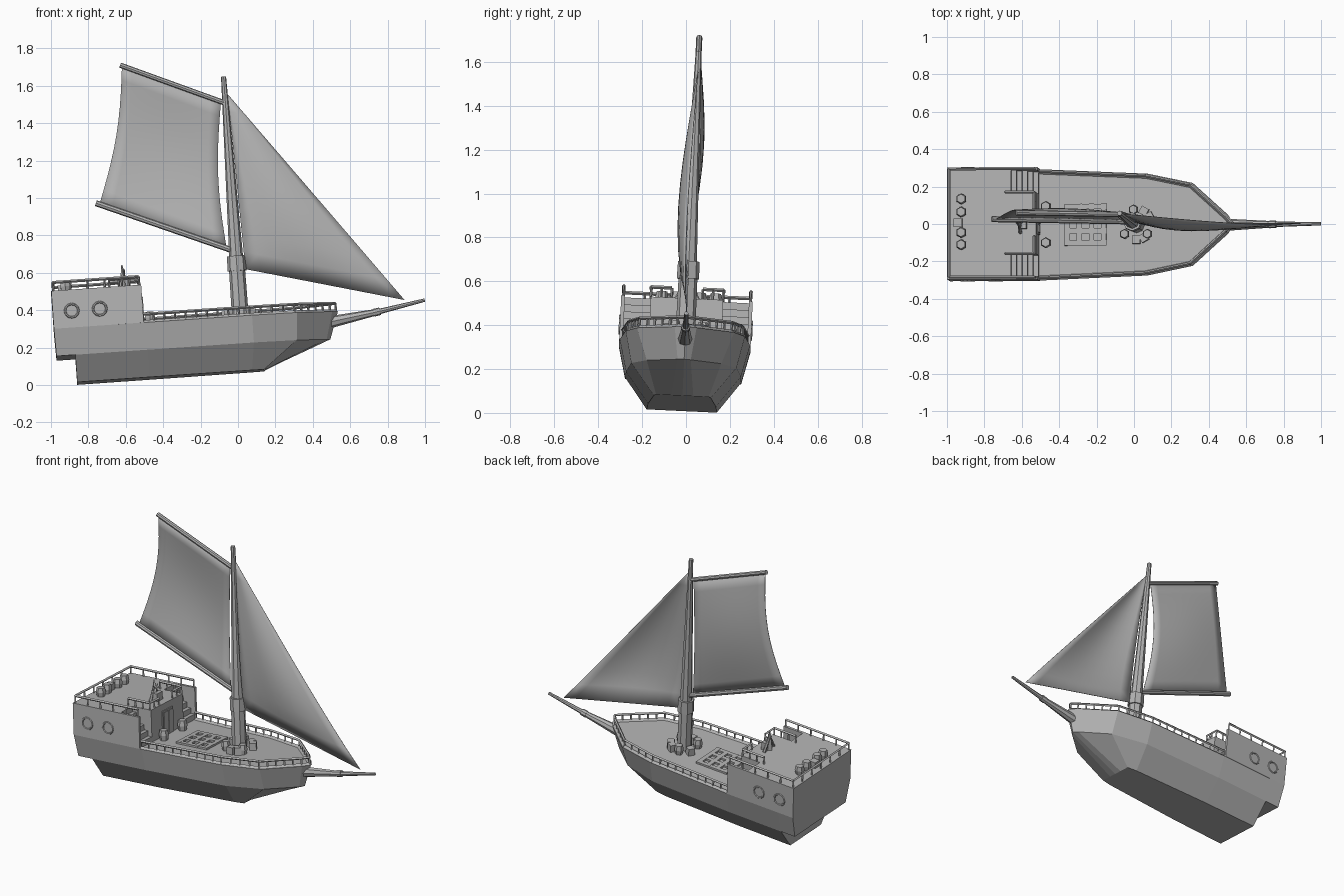
import bpy, bmesh, math
from math import sin, cos, pi, radians
from mathutils import Matrix, Vector

cube = bpy.data.objects.get("Cube")
if cube:
    bpy.data.objects.remove(cube)

# The whole ship pitches bow-up and heels slightly
TILT = (Matrix.Translation((0, -0.02, 0)) @ Matrix.Rotation(radians(-2.7), 4, 'X')
        @ Matrix.Rotation(radians(-4), 4, 'Y'))
DECK, POOP, CHINE, KEEL = 0.355, 0.558, 0.21, 0.0685

grey = bpy.data.materials.new("weathered_grey")
grey.use_nodes = True
grey.diffuse_color = (0.45, 0.45, 0.45, 1)
grey.node_tree.nodes["Principled BSDF"].inputs["Base Color"].default_value = grey.diffuse_color


def finish(name, bm, smooth=False):
    bmesh.ops.recalc_face_normals(bm, faces=bm.faces)
    me = bpy.data.meshes.new(name)
    bm.to_mesh(me)
    bm.free()
    me.transform(TILT)
    me.materials.append(grey)
    for p in me.polygons:
        p.use_smooth = smooth
    ob = bpy.data.objects.new(name, me)
    bpy.context.collection.objects.link(ob)
    return ob


def box(bm, lo, hi, turn=0):
    lo, hi = Vector(lo), Vector(hi)
    m = (Matrix.Translation((lo + hi) / 2) @ Matrix.Rotation(turn, 4, 'Z')
         @ Matrix.Diagonal((*(hi - lo), 1)))
    bmesh.ops.create_cube(bm, size=1, matrix=m)


def rod(bm, a, b, r1, r2=None, sides=8):
    a, b = Vector(a), Vector(b)
    d = b - a
    m = Matrix.Translation((a + b) / 2) @ d.to_track_quat('Z', 'Y').to_matrix().to_4x4()
    bmesh.ops.create_cone(bm, cap_ends=True, segments=sides, radius1=r1,
                          radius2=r1 if r2 is None else r2, depth=d.length, matrix=m)


def railing(name, path, z, spacing, height=0.045):
    bm = bmesh.new()
    up = Vector((0, 0, height))
    pts = [Vector((x, y, z)) for x, y in path]
    for a, b in zip(pts, pts[1:]):
        rod(bm, a + up, b + up, 0.008, sides=4)
        n = max(1, round((b - a).length / spacing))
        for i in range(n + 1):
            p = a.lerp(b, i / n)
            rod(bm, p, p + up, 0.006, sides=4)
    finish(name, bm)


def barrel(bm, x, y, z, r=0.03, h=0.055):
    for z0, z1, r0, r1 in ((0, .5, .8, 1), (.5, 1, 1, .8)):
        rod(bm, (x, y, z + z0 * h), (x, y, z + z1 * h), r * r0, r * r1, 6)


# Hull: half outlines at deck, chine and keel, lofted on both sides
deck_line = [(-.962, .30), (-.857, .30), (-.47, .297), (.10, .272), (.34, .222), (.53, .05), (.56, 0)]
chine_line = [(-.958, .265), (-.857, .265), (-.47, .262), (.10, .24), (.33, .17), (.49, .03), (.51, 0)]
keel_line = [None, (-.857, .16), (-.47, .155), (.08, .13), (.145, .12), (.145, .05), (.145, 0)]
bm = bmesh.new()
sides = []
for s in (-1, 1):
    sides.append([[p and bm.verts.new((p[0], s * p[1], z)) for p in line]
                  for line, z in ((deck_line, DECK), (chine_line, CHINE), (keel_line, KEEL))])
    d, c, k = sides[-1]
    for i in range(6):
        bm.faces.new((d[i], d[i + 1], c[i + 1], c[i]))
        if i:
            bm.faces.new((c[i], c[i + 1], k[i + 1], k[i]))
(d, c, k), (D, C, K) = sides
for i in range(6):
    bm.faces.new((d[i], d[i + 1], D[i + 1], D[i]))
    if i and i < 4:
        bm.faces.new((k[i], k[i + 1], K[i + 1], K[i]))
bm.faces.new((d[0], c[0], C[0], D[0]))
bm.faces.new((c[0], c[1], C[1], C[0]))
bm.faces.new((c[1], k[1], K[1], C[1]))
bmesh.ops.remove_doubles(bm, verts=bm.verts, dist=0.0005)
finish("hull", bm)

# Gunwale and main rail follow the deck outline
edge = [(x - .012, y - .012) for x, y in deck_line[2:-1]] + [(.55, 0)]
loop = [(x, -y) for x, y in edge] + edge[-2::-1]
bm = bmesh.new()
for a, b in zip(loop, loop[1:]):
    rod(bm, (*a, DECK), (*b, DECK), 0.013, sides=4)
finish("gunwale", bm)
railing("main_rail", loop, DECK, 0.055)

# Raised stern cabin with side stairwells
bm = bmesh.new()
box(bm, (-.962, -.30, DECK), (-.62, .30, POOP))
box(bm, (-.62, -.165, DECK), (-.485, .165, POOP))
for s in (-1, 1):
    box(bm, (-.62, min(s * .283, s * .30), DECK), (-.48, max(s * .283, s * .30), POOP))
finish("stern_cabin", bm)

bm = bmesh.new()
STEPS = 5
for s in (-1, 1):
    for i in range(STEPS):
        x = -.62 + .135 * i / STEPS
        top = POOP - (POOP - DECK) * (i + 1) / (STEPS + 1)
        y0, y1 = sorted((s * .165, s * .283))
        box(bm, (x, y0, DECK), (x + .135 / STEPS, y1, top))
finish("stairs", bm)

railing("stern_rail", [(-.49, -.29), (-.95, -.29), (-.95, .29), (-.49, .29)], POOP, 0.095)
for s, side in ((-1, "right"), (1, "left")):
    railing(side + "_stair_rail", [(-.65, s * .165), (-.493, s * .165), (-.493, s * .07)], POOP, 0.05)

# Cabin door with two leaves
bm = bmesh.new()
box(bm, (-.486, -.055, DECK), (-.479, .055, .515))
for s in (-1, 1):
    box(bm, (-.48, s * .025 - .02, DECK + .01), (-.475, s * .025 + .02, .505))
finish("cabin_door", bm)

# Portholes on both sides of the cabin
bm = bmesh.new()
for s in (-1, 1):
    for x in (-.86, -.71):
        ring = [(x + .036 * cos(t * pi / 6), s * .30, .445 + .036 * sin(t * pi / 6)) for t in range(13)]
        for a, b in zip(ring, ring[1:]):
            rod(bm, a, b, 0.006, sides=6)
finish("portholes", bm)

# Steering wheel stand
bm = bmesh.new()
box(bm, (-.575, -.03, POOP), (-.535, .03, POOP + .05))
for s in (-1, 1):
    rod(bm, (-.57, s * .05, POOP), (-.575, 0, POOP + .09), 0.01, 0.006, 6)
rod(bm, (-.57, 0, POOP), (-.575, 0, POOP + .125), 0.025, 0.003, 4)
for i in range(4):
    t = i * pi / 4
    off = Vector((0, .035 * cos(t), .035 * sin(t)))
    mid = Vector((-.565, 0, POOP + .07))
    rod(bm, mid - off, mid + off, 0.004, sides=4)
finish("steering_stand", bm)

# Deck hatch grating
bm = bmesh.new()
for i in range(4):
    o = -.0975 + .065 * i
    box(bm, (-.235 + o - .014, -.112, DECK), (-.235 + o + .014, .112, DECK + .012))
    box(bm, (-.347, o - .014, DECK), (-.123, o + .014, DECK + .0115))
finish("hatch_grating", bm)

# Cargo: barrels and crates
bm = bmesh.new()
for y in (-.115, -.05, .06, .13):
    barrel(bm, -.885, y, POOP)
for s in (-1, 1):
    barrel(bm, -.445, s * .097, DECK, 0.03, 0.065)
for t in (100, 220, 320):
    barrel(bm, .038 + .08 * cos(radians(t)), .08 * sin(radians(t)), DECK, 0.028, 0.06)
finish("barrels", bm)
bm = bmesh.new()
box(bm, (-.925, -.02, POOP), (-.88, .025, POOP + .04))
for t in (30, 60, 150, 270, 300):
    x, y = .038 + .082 * cos(radians(t)), .082 * sin(radians(t))
    box(bm, (x - .021, y - .021, DECK), (x + .021, y + .021, DECK + .045), radians(t))
finish("crates", bm)

# Mast, yards and bowsprit
bm = bmesh.new()
for z0, z1, r0, r1 in ((DECK, .62, .045, .043), (.61, .69, .051, .049), (.69, 1.652, .037, .0135)):
    rod(bm, (.038, 0, z0), (.038, 0, z1), r0, r1)
finish("mast", bm)
bm = bmesh.new()
rod(bm, (-.509, 0, 1.752), (.035, 0, 1.511), .014)
finish("upper_yard", bm)
bm = bmesh.new()
rod(bm, (-.69, 0, 1.024), (.03, 0, .717), .016)
finish("lower_yard", bm)
bm = bmesh.new()
rod(bm, (.49, 0, .298), (.77, 0, .338), .034, .017)
rod(bm, (.75, 0, .335), (.785, 0, .341), .021)
rod(bm, (.77, 0, .338), (1.028, 0, .384), .015, .009)
finish("bowsprit", bm)


# Sails: curved patches between four corners
def sail(name, corners, shape):
    a, b, c, d = (Vector((x, 0, z)) for x, z in corners)
    n = 10
    bm = bmesh.new()
    grid = [[bm.verts.new(a.lerp(b, u / n).lerp(d.lerp(c, u / n), v / n) + Vector(shape(u / n, v / n)))
             for u in range(n + 1)] for v in range(n + 1)]
    for v in range(n):
        for u in range(n):
            bm.faces.new((grid[v][u], grid[v][u + 1], grid[v + 1][u + 1], grid[v + 1][u]))
    bmesh.ops.remove_doubles(bm, verts=bm.verts, dist=0.0005)
    ob = finish(name, bm, True)
    mod = ob.modifiers.new("cloth", 'SOLIDIFY')
    mod.thickness = 0.003


sail("main_sail", [(-.67, 1.02), (-.01, .735), (.015, 1.52), (-.50, 1.745)],
     lambda u, v: ((.5 - u) * .06 * sin(pi * v), .045 * sin(pi * v) * (.7 + .3 * sin(pi * u)), 0))
sail("fore_sail", [(.083, .616), (.92, .392), (.055, 1.555), (.053, 1.555)],
     lambda u, v: (0, -.06 * sin(pi * v ** .7) * (.3 + .7 * sin(pi * u)), 0))
